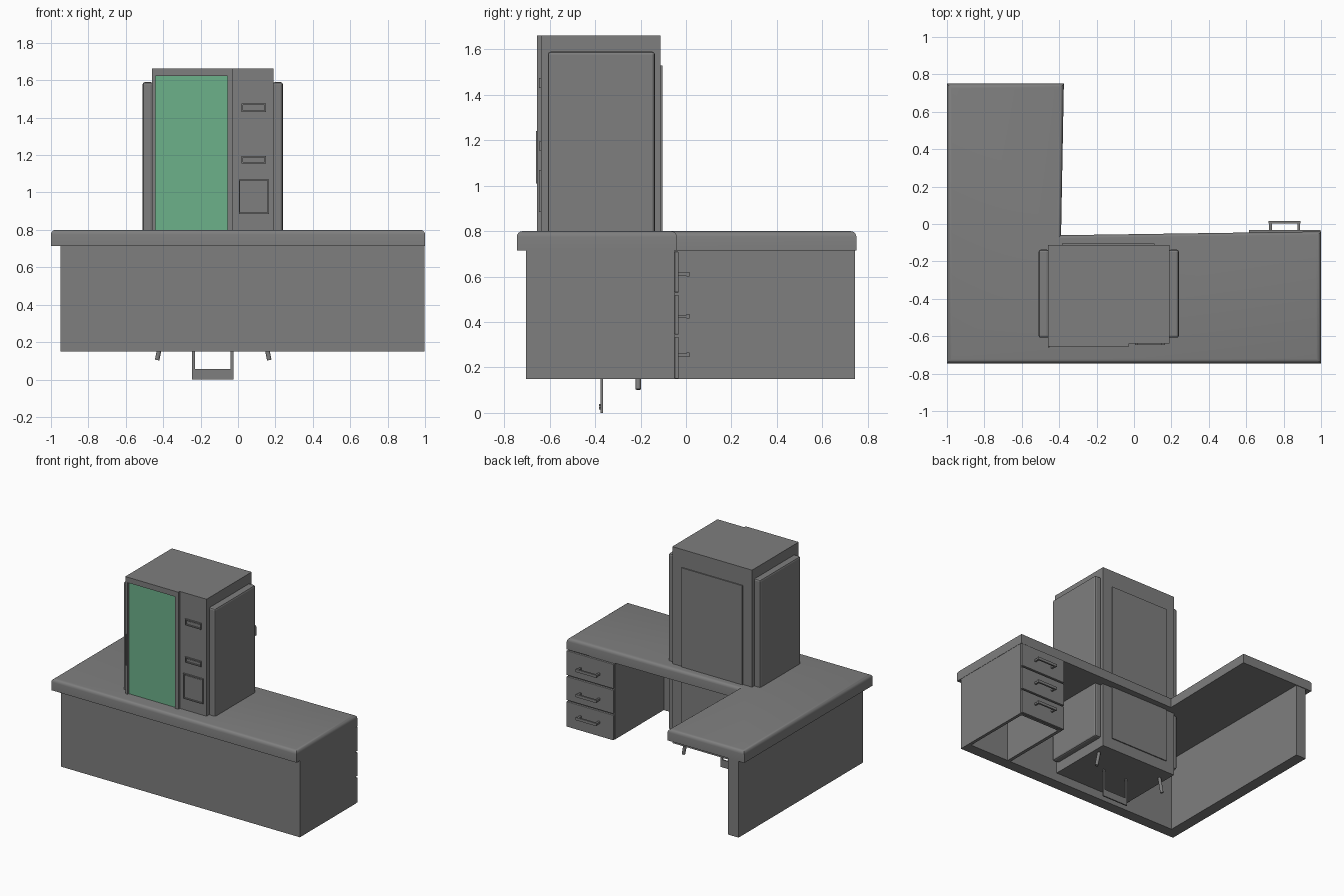
import bpy, bmesh, math

cube = bpy.data.objects.get("Cube")
if cube:
    bpy.data.objects.remove(cube, do_unlink=True)


def material(name, colour):
    m = bpy.data.materials.new(name)
    m.use_nodes = True
    m.diffuse_color = (*colour, 1)
    m.node_tree.nodes["Principled BSDF"].inputs["Base Color"].default_value = (*colour, 1)
    return m


GREY = material("plain grey", (0.21, 0.21, 0.21))
GREEN = material("green glass", (0.15, 0.44, 0.255))


def finish(name, bm, mat):
    bmesh.ops.recalc_face_normals(bm, faces=bm.faces[:])
    mesh = bpy.data.meshes.new(name)
    bm.to_mesh(mesh)
    bm.free()
    mesh.materials.append(mat)
    ob = bpy.data.objects.new(name, mesh)
    bpy.context.collection.objects.link(ob)
    return ob


def box(name, x, y, z, mat=GREY, bevel=0):
    """Box from (low, high) ranges on each axis."""
    bm = bmesh.new()
    bmesh.ops.create_cube(bm, size=1)
    for v in bm.verts:
        v.co = [r[0] if c < 0 else r[1] for c, r in zip(v.co, (x, y, z))]
    if bevel:
        bmesh.ops.bevel(bm, geom=bm.edges[:], offset=bevel, segments=2,
                        profile=0.5, affect='EDGES')
    return finish(name, bm, mat)


def rod(name, x, y, z, radius, height, tilt):
    bm = bmesh.new()
    bmesh.ops.create_cone(bm, cap_ends=True, segments=12, radius1=radius,
                          radius2=radius, depth=height)
    ob = finish(name, bm, GREY)
    ob.location = (x, y, z)
    ob.rotation_euler = tilt
    return ob


def outline_frame(name, x, y, z, width):
    """Thin raised rectangular border facing the front."""
    (x0, x1), (z0, z1) = x, z
    box(name + "_left", (x0, x0 + width), y, z)
    box(name + "_right", (x1 - width, x1), y, z)
    box(name + "_top", (x0 + width, x1 - width), y, (z1 - width, z1))
    box(name + "_bottom", (x0 + width, x1 - width), y, (z0, z0 + width))


# L-shaped desk top with rounded upper edges
outline = [(-1, -.745), (1, -.745), (1, -.04), (-.39, -.06), (-.375, .75), (-1, .75)]
bm = bmesh.new()
face = bm.faces.new([bm.verts.new((x, y, .715)) for x, y in outline])
ext = bmesh.ops.extrude_face_region(bm, geom=[face])
for v in ext["geom"]:
    if isinstance(v, bmesh.types.BMVert):
        v.co.z = .80
rim = [e for e in bm.edges if all(v.co.z > .79 for v in e.verts)]
bmesh.ops.bevel(bm, geom=rim, offset=.025, segments=4, profile=.5, affect='EDGES')
top = finish("desk_top", bm, GREY)
bpy.context.view_layer.objects.active = top
top.select_set(True)
bpy.ops.object.shade_smooth_by_angle(angle=math.radians(30))

# Desk panels: front, wing side, and the two sides of the drawer unit
LEG = (.15, .72)
box("front_panel", (-.95, .998), (-.705, -.62), LEG)
box("wing_side_panel", (-.95, -.865), (-.62, .745), LEG)
box("drawer_unit_outer_side", (.975, .998), (-.62, -.05), LEG)
box("drawer_unit_inner_side", (.615, .64), (-.62, -.05), LEG)
box("drawer_unit_back", (.64, .975), (-.07, -.05), LEG)

# Three drawers with bar handles
for i, (low, high, grip) in enumerate([(.15, .335, .255), (.345, .52, .425), (.53, .71, .61)]):
    n = f"drawer_{i + 1}"
    box(n + "_front", (.615, .998), (-.05, -.032), (low, high), bevel=.004)
    box(n + "_handle", (.72, .89), (.002, .015), (grip - .01, grip + .01))
    for x in (.73, .88):
        box(n + "_handle_post", (x - .007, x + .007), (-.034, .004), (grip - .007, grip + .007))

# Cabinet body
BASE, ROOF = .215, 1.662
box("cabinet_body", (-.46, .19), (-.62, -.112), (BASE, ROOF))
box("cabinet_back_plate", (-.385, .11), (-.114, -.104), (.30, 1.53))
for side, x in (("right", (-.51, -.455)), ("left", (.185, .24))):
    box("cabinet_" + side + "_panel", x, (-.608, -.137), (.29, 1.59), bevel=.012)

# Door frame, glass and handle
DOOR = (-.655, -.615)
box("door_right_stile", (-.46, -.44), DOOR, (BASE, ROOF))
box("door_left_stile", (-.055, -.027), DOOR, (BASE, ROOF))
box("door_top_rail", (-.44, -.055), DOOR, (1.622, ROOF))
box("door_bottom_rail", (-.44, -.055), DOOR, (BASE, .45))
box("door_glass", (-.44, -.055), (-.643, -.618), (.45, 1.622), GREEN)
box("door_handle", (-.459, -.452), (-.66, -.65), (1.01, 1.24))

# Control column with slots and a hatch
box("control_column", (-.027, .19), (-.638, -.615), (BASE, ROOF))
for n, x, z in (("upper_slot", (.02, .15), (1.43, 1.475)),
                ("lower_slot", (.02, .15), (1.155, 1.195)),
                ("hatch", (.005, .165), (.885, 1.07))):
    outline_frame(n + "_border", x, (-.648, -.637), z, .007)
    box(n + "_plate", (x[0] + .012, x[1] - .012), (-.642, -.637), (z[0] + .012, z[1] - .012))

# Tilted feet and the hanging bracket under the cabinet
for side, x, tilt in (("right", -.42, .2), ("left", .155, -.2)):
    rod(side + "_foot", x, -.21, .165, .012, .125, (0, tilt, 0))
BRACKET = (-.376, -.366)
box("bracket_plate", (-.245, -.025), BRACKET, (0, .055))
for x in (-.245, -.041):
    box("bracket_arm", (x, x + .016), BRACKET, (.05, .23))
for x in (-.19, -.08):
    for z in (.02, .034):
        rod("bracket_bolt", x, -.378, z, .005, .012, (math.pi / 2, 0, 0))
